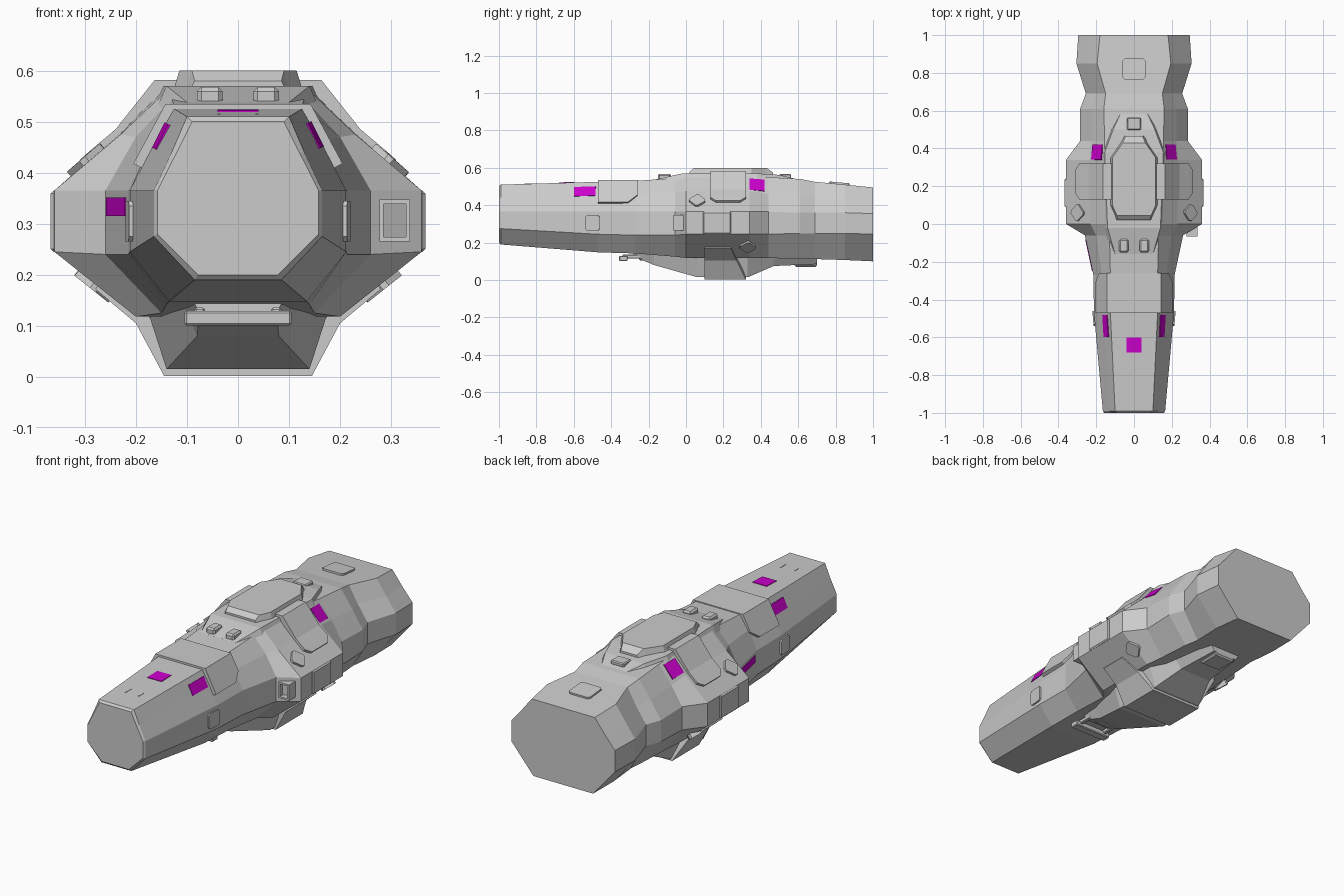
import bpy
import bmesh
from mathutils import Vector, Matrix
from mathutils.bvhtree import BVHTree

default_cube = bpy.data.objects.get("Cube")
if default_cube:
    bpy.data.objects.remove(default_cube, do_unlink=True)


def make_material(name, colour):
    material = bpy.data.materials.new(name)
    material.use_nodes = True
    material.diffuse_color = colour
    shader = material.node_tree.nodes["Principled BSDF"]
    shader.inputs["Base Color"].default_value = colour
    shader.inputs["Roughness"].default_value = 0.8
    return material


grey = make_material("hull grey", (0.6, 0.6, 0.6, 1))
magenta = make_material("magenta marking", (0.6, 0, 0.6, 1))


def finish(name, bm, material=grey):
    bmesh.ops.recalc_face_normals(bm, faces=bm.faces)
    mesh = bpy.data.meshes.new(name)
    bm.to_mesh(mesh)
    bm.free()
    mesh.materials.append(material)
    obj = bpy.data.objects.new(name, mesh)
    bpy.context.collection.objects.link(obj)
    return obj


def loft(name, sections):
    """Skin mirrored half sections, each given as (y, [(x, z), ...])."""
    bm = bmesh.new()
    rings = []
    for y, half in sections:
        outline = half + [(-x, z) for x, z in reversed(half)]
        rings.append([bm.verts.new((x, y, z)) for x, z in outline])
    for a, b in zip(rings, rings[1:]):
        for i in range(len(a)):
            j = (i + 1) % len(a)
            bm.faces.new((a[i], a[j], b[j], b[i]))
    bm.faces.new(rings[0])
    bm.faces.new(rings[-1])
    return finish(name, bm)


def saddle(name, rows, thickness=0.03):
    """Armour strip wrapped over both sides; rows are (x, z, y front, y back)."""
    bm = bmesh.new()
    rows = [(-x, z, a, b) for x, z, a, b in reversed(rows)] + rows
    edges = [[bm.verts.new((x, y, z)) for y in (a, b)] for x, z, a, b in rows]
    for (a, b), (c, d) in zip(edges, edges[1:]):
        bm.faces.new((a, c, d, b))
    obj = finish(name, bm)
    # Keep the listed surface outermost: point faces away from the core
    face = obj.data.polygons[len(obj.data.polygons) // 2]
    if face.normal.z * (face.center.z - 0.3) < 0:
        obj.data.flip_normals()
    shell = obj.modifiers.new("thickness", "SOLIDIFY")
    shell.thickness = thickness
    shell.offset = -1
    return obj


def box(name, centre, size, bevel=0.0):
    bm = bmesh.new()
    bmesh.ops.create_cube(bm, size=1)
    bmesh.ops.scale(bm, vec=size, verts=bm.verts)
    bmesh.ops.translate(bm, vec=centre, verts=bm.verts)
    if bevel:
        bmesh.ops.bevel(bm, geom=bm.edges[:], offset=bevel, segments=1, affect="EDGES")
    return finish(name, bm)


# Main hull: y, top x z, shoulder x z, side x upper z lower z, bottom x z
stations = [
    (-1, .09, .5, .12, .44, .158, .365, .28, .078, .2),
    (-.99, .1, .51, .13, .44, .165, .365, .275, .085, .19),
    (-.47, .125, .525, .165, .455, .212, .365, .245, .135, .148),
    (-.27, .125, .53, .17, .46, .215, .365, .24, .14, .142),
    (-.06, .13, .545, .2, .47, .26, .365, .24, .15, .125),
    (0, .14, .56, .23, .475, .36, .365, .245, .2, .118),
    (.34, .155, .56, .235, .475, .36, .365, .245, .2, .118),
    (.44, .155, .55, .225, .46, .285, .365, .245, .19, .117),
    (.61, .16, .54, .225, .45, .285, .36, .25, .18, .115),
    (.69, .15, .525, .2, .44, .255, .36, .25, .17, .112),
    (.85, .195, .51, .25, .435, .305, .36, .25, .18, .107),
    (1, .18, .495, .235, .425, .295, .355, .245, .17, .1),
]
hull = loft("main_hull", [
    (y, [(t, zt), (m, zm), (s, zu), (s, zl), (b, zb)])
    for y, t, zt, m, zm, s, zu, zl, b, zb in stations])

hull_bm = bmesh.new()
hull_bm.from_mesh(hull.data)
hull_tree = BVHTree.FromBMesh(hull_bm)
hull_bm.free()


def plate(name, start, aim, length, width, height=0.008, turn=0.0, material=grey):
    """Lay a plate on the hull where a ray strikes it; length runs along y."""
    point, normal, _, _ = hull_tree.ray_cast(Vector(start), Vector(aim))
    if normal.dot(Vector(aim)) > 0:
        normal = -normal
    along = (Vector((0, 1, 0)) - normal * normal.y).normalized()
    across = normal.cross(along)
    frame = Matrix((along, across, normal)).transposed().to_4x4()
    bm = bmesh.new()
    bmesh.ops.create_cube(bm, size=1)
    bmesh.ops.scale(bm, vec=(length, width, height * 2), verts=bm.verts)
    if height > 0.005:
        upright = [e for e in bm.edges if abs(e.verts[0].co.z - e.verts[1].co.z) > 0.001]
        bmesh.ops.bevel(bm, geom=upright, offset=0.01, segments=1, affect="EDGES")
    spin = Matrix.Rotation(turn, 4, "Z")
    bmesh.ops.transform(bm, matrix=Matrix.Translation(point) @ frame @ spin, verts=bm.verts)
    return finish(name, bm, material)


# Raised deck and bridge on top
loft("upper_deck", [(y, [(x, z), (x + .04, .48)]) for y, x, z in [
    (-.16, .1, .538), (-.02, .14, .57), (.38, .155, .57), (.5, .11, .562), (.63, .05, .53)]])
loft("bridge", [(y, [(x, z), (x + .015, .55)]) for y, x, z in [
    (.02, .085, .58), (.045, .09, .6), (.1, .115, .6), (.35, .115, .6),
    (.43, .06, .6), (.465, .045, .575)]])

# Keel beneath the hull
loft("keel", [(y, [(top, .17), (x, z)]) for y, top, x, z in [
    (-.28, .1, .075, .125), (-.17, .12, .08, .08), (.06, .19, .14, .015),
    (.33, .19, .14, .015), (.47, .17, .09, .075), (.7, .12, .07, .085)]])
box("rear_keel_plate", (0, .64, .09), (.12, .12, .04), .008)

# Armour saddles
saddle("nose_saddle", [(.142, .535, -.47, -.26), (.185, .455, -.47, -.26),
                       (.205, .418, -.47, -.31)])
saddle("shoulder_saddle", [(.163, .582, .13, .32), (.24, .485, .13, .32),
                           (.29, .443, .13, .32), (.31, .425, .16, .29)])
saddle("belly_saddle", [(.145, .002, .1, .32), (.2, .105, .1, .27), (.28, .172, .1, .24)])

# Paired fittings on both sides
for side, label in ((1, "left"), (-1, "right")):
    box(label + "_side_panel", (side * .355, .165, .305), (.024, .15, .12), .006)
    plate(label + "_nose_panel", (side, -.5, .305), (-side, 0, 0), .08, .08)
    plate(label + "_upper_hatch", (side * .295, .06, 1), (0, 0, -1), .07, .07, .012, .7)
    plate(label + "_lower_hatch", (side * .28, .33, -1), (0, 0, 1), .07, .07, .012, .7)
    plate(label + "_nose_marking", (side * .15, -.54, 1), (0, 0, -1), .115, .055,
          .003, 0, magenta)
    plate(label + "_shoulder_marking", (side * .195, .38, 1), (0, 0, -1), .08, .08,
          .004, 0, magenta)
    box(label + "_deck_vent", (side * .055, -.115, .55), (.05, .07, .035), .008)
    box(label + "_nose_slot", (side * .037, -.84, .512), (.006, .045, .008))
    box(label + "_sensor_strut", (side * .075, -.27, .125), (.02, .14, .022), .004)

# Centre markings and hatches
plate("nose_top_marking", (0, -.64, 1), (0, 0, -1), .08, .08, .003, 0, magenta)
plate("flank_marking", (-1, -.165, .333), (1, 0, 0), .17, .036, .003, 0, magenta)
plate("rear_top_hatch", (0, .82, 1), (0, 0, -1), .11, .12, .009)
box("deck_hatch", (0, .53, .555), (.075, .065, .022), .005)

# Sensor bar below the nose
box("sensor_bar", (0, -.335, .115), (.21, .045, .028), .004)
box("sensor_mount", (0, -.22, .125), (.09, .06, .04), .006)

# Open intake frame on the left shoulder
for z in (.27, .343):
    box("intake_rail", (.307, -.038, z), (.06, .055, .009))
for x in (.281, .333):
    box("intake_post", (x, -.038, .306), (.008, .055, .08))
